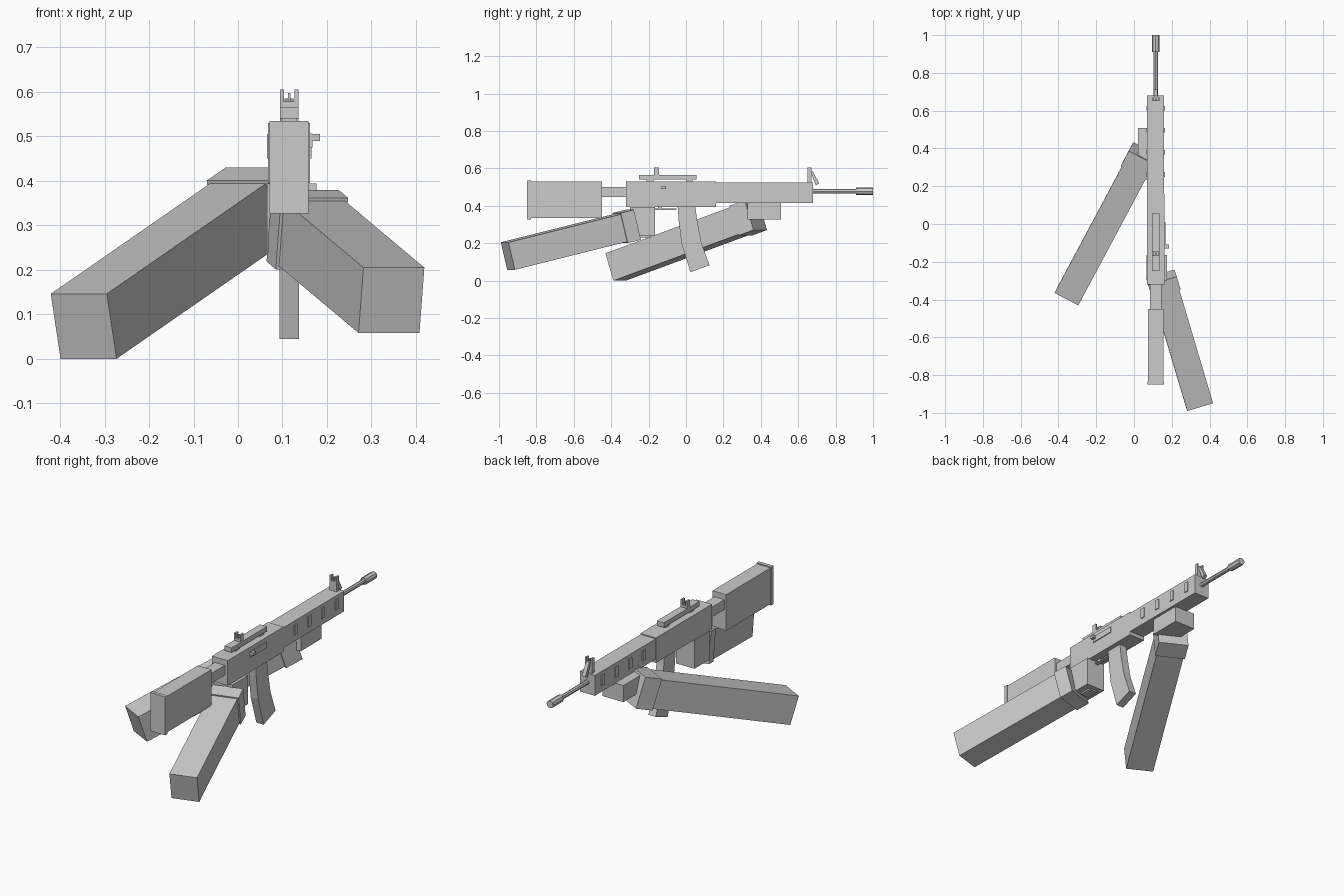
import bpy, bmesh, math
from mathutils import Vector

if "Cube" in bpy.data.objects:
    bpy.data.objects.remove(bpy.data.objects["Cube"])

grey = bpy.data.materials.new("plain grey")
grey.diffuse_color = (0.6, 0.6, 0.6, 1)
grey.use_nodes = True
grey.node_tree.nodes["Principled BSDF"].inputs["Base Color"].default_value = grey.diffuse_color
CX = 0.115  # rifle centre line


def finish(name, bm):
    bmesh.ops.recalc_face_normals(bm, faces=bm.faces)
    me = bpy.data.meshes.new(name)
    bm.to_mesh(me)
    bm.free()
    me.materials.append(grey)
    ob = bpy.data.objects.new(name, me)
    bpy.context.collection.objects.link(ob)
    return ob


def frame_box(name, o, a, b, c):
    """Box from a corner and three edge vectors."""
    bm = bmesh.new()
    o, a, b, c = map(Vector, (o, a, b, c))
    bot = bm.faces.new([bm.verts.new(p) for p in (o, o + a, o + a + b, o + b)])
    ext = bmesh.ops.extrude_face_region(bm, geom=[bot], use_keep_orig=True)
    bmesh.ops.translate(bm, vec=c, verts=[v for v in ext["geom"] if isinstance(v, bmesh.types.BMVert)])
    return finish(name, bm)


def box(name, x0, x1, y0, y1, z0, z1):
    return frame_box(name, (x0, y0, z0), (x1 - x0, 0, 0), (0, y1 - y0, 0), (0, 0, z1 - z0))


def mid_box(name, w, y0, y1, z0, z1):
    return box(name, CX - w / 2, CX + w / 2, y0, y1, z0, z1)


def side_profile(name, pts, w):
    """Side outline (y, z) extruded across the rifle."""
    bm = bmesh.new()
    f = bm.faces.new([bm.verts.new((CX - w / 2, y, z)) for y, z in pts])
    ext = bmesh.ops.extrude_face_region(bm, geom=[f], use_keep_orig=True)
    bmesh.ops.translate(bm, vec=(w, 0, 0), verts=[v for v in ext["geom"] if isinstance(v, bmesh.types.BMVert)])
    return finish(name, bm)


def tube(name, r, y0, y1, z, sides=8):
    bm = bmesh.new()
    bmesh.ops.create_cone(bm, cap_ends=True, segments=sides, radius1=r, radius2=r, depth=y1 - y0)
    for v in bm.verts:
        x, y, h = v.co
        v.co = (CX + x, (y0 + y1) / 2 + h, z + y)
    return finish(name, bm)


def arm(name, corner, d, u, v, length, cuff0, cuff1):
    """Sleeve and cuff; corner is the top left of the shoulder end, d runs to the hand."""
    o, d, u, v = map(Vector, (corner, d, u, v))
    frame_box(name + "_sleeve", o, u, v, d * length)
    e = 0.007
    un, vn = u.normalized(), v.normalized()
    frame_box(name + "_cuff", o + d * cuff0 - (un + vn) * e, u + un * 2 * e, v + vn * 2 * e, d * (cuff1 - cuff0))


# stock and receiver
mid_box("stock", 0.082, -0.83, -0.45, 0.335, 0.53)
mid_box("butt_plate", 0.088, -0.85, -0.83, 0.327, 0.535)
mid_box("stock_tube", 0.06, -0.45, -0.32, 0.447, 0.50)
mid_box("receiver", 0.094, -0.32, 0.16, 0.395, 0.53)
mid_box("handguard", 0.09, 0.16, 0.68, 0.415, 0.525)

# handguard ribs on both sides
for i in range(4):
    y = 0.25 + i * 0.117
    mid_box(f"handguard_rib_{i}", 0.1, y, y + 0.025, 0.45, 0.505)

# barrel and muzzle
tube("barrel", 0.012, 0.67, 0.93, 0.478)
tube("muzzle", 0.02, 0.91, 1.0, 0.478)

# top rail with feet
mid_box("rail", 0.042, -0.25, 0.055, 0.54, 0.565)
for i, y in enumerate((-0.21, 0.0)):
    mid_box(f"rail_foot_{i}", 0.034, y, y + 0.035, 0.528, 0.542)


# sights: two prongs, crossbar and post
def sight(name, y0, y1, z0):
    for side, s in (("left", -1), ("right", 1)):
        c = CX + s * 0.016
        box(f"{name}_prong_{side}", c - 0.0045, c + 0.0045, y0, y1, z0, 0.605)
    mid_box(name + "_crossbar", 0.03, y0, y1, z0, 0.578)
    mid_box(name + "_post", 0.006, y0 + 0.005, y1 - 0.005, 0.575, 0.597)


sight("rear_sight", -0.17, -0.145, 0.56)
sight("front_sight", 0.65, 0.67, 0.52)
side_profile("front_sight_brace", [(0.665, 0.585), (0.678, 0.585), (0.712, 0.52), (0.694, 0.51)], 0.02)

# ejection plate and charging handle
box("ejection_plate", 0.155, 0.167, -0.13, 0.01, 0.475, 0.507)
box("charging_handle", 0.155, 0.184, -0.13, -0.108, 0.49, 0.505)

# magazine, trigger and grip
side_profile("magazine", [(-0.045, 0.40), (0.05, 0.40), (0.058, 0.33), (0.083, 0.20),
                          (0.126, 0.083), (0.024, 0.045), (-0.024, 0.20), (-0.04, 0.33)], 0.044)
mid_box("trigger_guard", 0.02, -0.17, -0.05, 0.378, 0.385)
mid_box("trigger", 0.012, -0.15, -0.13, 0.38, 0.40)
mid_box("grip", 0.05, -0.26, -0.19, 0.232, 0.40)

# hands and arms
box("left_hand", 0.02, 0.145, 0.33, 0.507, 0.328, 0.418)
arm("left_arm", (-0.421, -0.365, 0.146), (0.534, 1, 0.37), (0.126, -0.066, 0),
    (0.022, 0.043, -0.146), 0.74, 0.67, 0.75)
box("right_hand", 0.065, 0.176, -0.30, -0.165, 0.24, 0.394)
arm("right_arm", (0.282, -0.99, 0.205), (-0.298, 1, 0.25), (0.137, 0.041, 0),
    (-0.011, 0.034, -0.147), 0.66, 0.60, 0.67)
